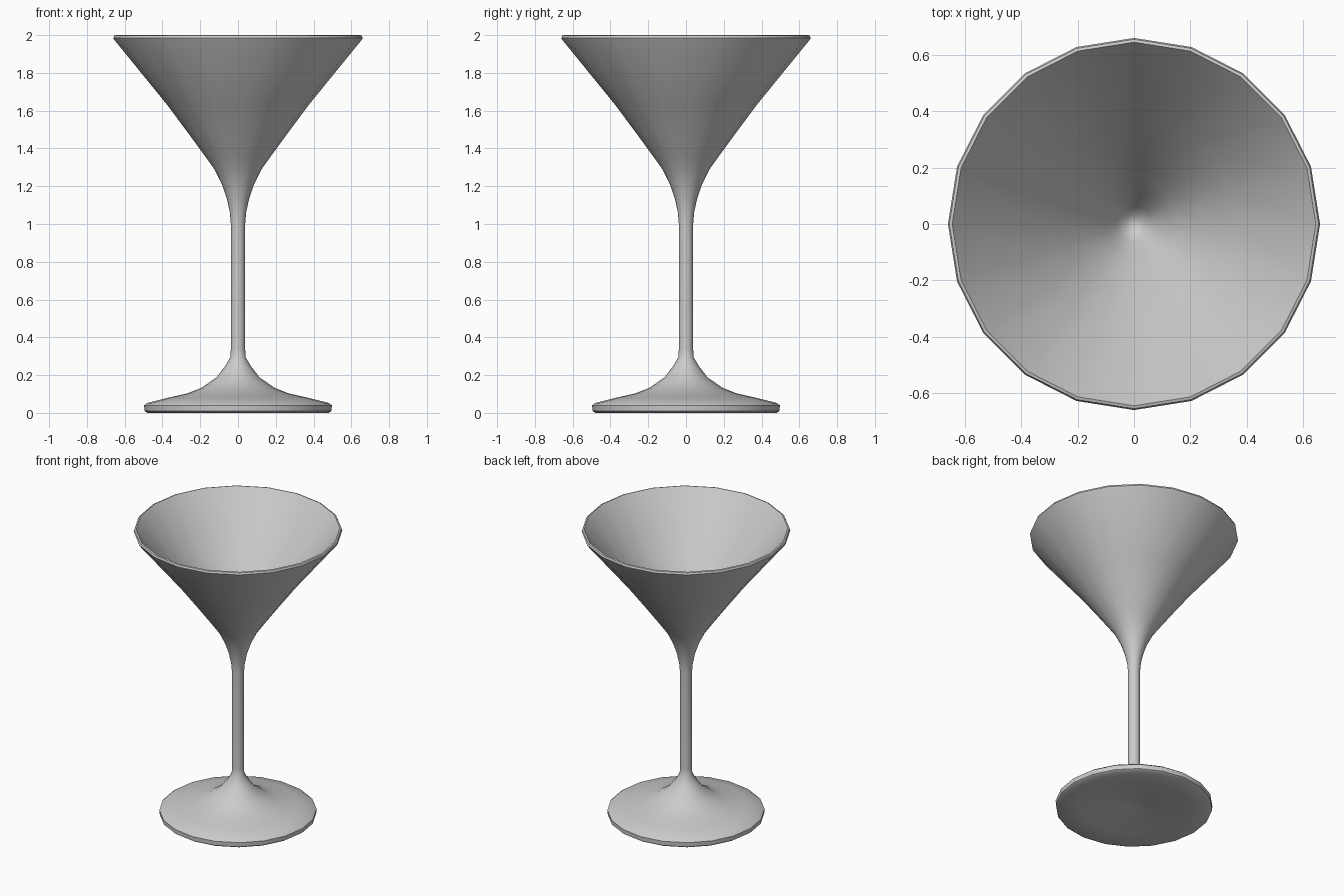
import bpy, bmesh, math

if "Cube" in bpy.data.objects:
    bpy.data.objects.remove(bpy.data.objects["Cube"])

SIDES = 20

# Closed half profile (radius, height): underside, foot, stem, bowl outside, lip, bowl inside
PROFILE = [
    (0, 0.05), (0.08, 0.04), (0.2, 0.02), (0.35, 0.01), (0.48, 0.0),
    (0.495, 0.01), (0.497, 0.04), (0.48, 0.053),
    (0.38, 0.078), (0.27, 0.103), (0.195, 0.132), (0.115, 0.187), (0.07, 0.245), (0.04, 0.295),
    (0.038, 0.34), (0.038, 1.0),
    (0.043, 1.06), (0.058, 1.13), (0.085, 1.21), (0.125, 1.29), (0.175, 1.36),
    (0.27, 1.49), (0.38, 1.637), (0.655, 1.975),
    (0.66, 1.985), (0.655, 1.997), (0.645, 2.0), (0.637, 1.99),
    (0.36, 1.645), (0.25, 1.495), (0.155, 1.365), (0.103, 1.29), (0.062, 1.22), (0.03, 1.185), (0, 1.175),
]


def lathe(name, profile, sides):
    bm = bmesh.new()
    verts = [bm.verts.new((r, 0, z)) for r, z in profile]
    edges = [bm.edges.new(pair) for pair in zip(verts, verts[1:])]
    bmesh.ops.spin(bm, geom=verts + edges, cent=(0, 0, 0), axis=(0, 0, 1),
                   angle=math.tau, steps=sides, use_merge=False)
    bmesh.ops.remove_doubles(bm, verts=bm.verts, dist=0.0005)
    bmesh.ops.recalc_face_normals(bm, faces=bm.faces)
    mesh = bpy.data.meshes.new(name)
    bm.to_mesh(mesh)
    bm.free()
    obj = bpy.data.objects.new(name, mesh)
    bpy.context.collection.objects.link(obj)
    return obj


# Cocktail glass turned in one piece
glass = lathe("cocktail_glass", PROFILE, SIDES)
bpy.context.view_layer.objects.active = glass
glass.select_set(True)
bpy.ops.object.shade_smooth_by_angle(angle=math.radians(40))
